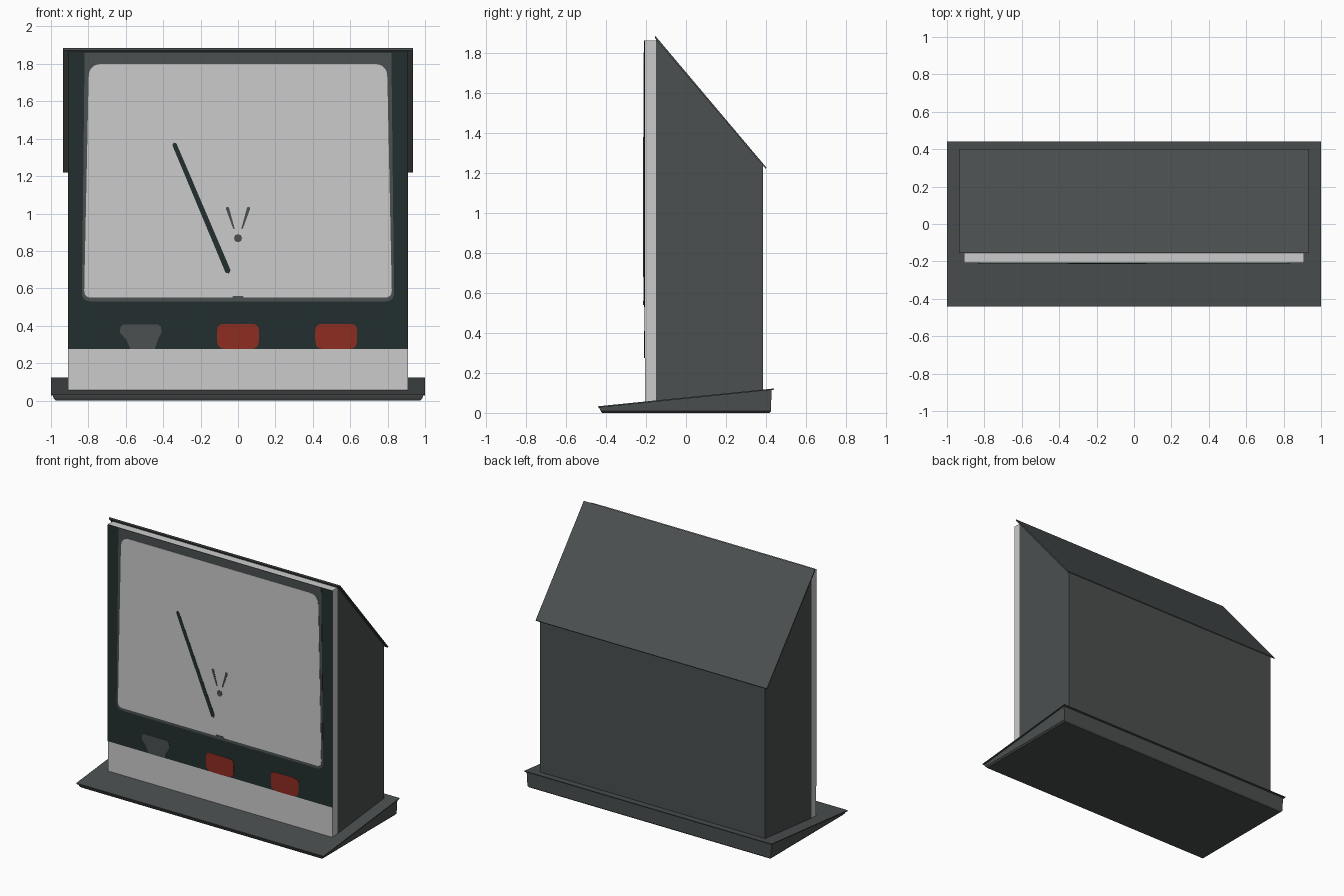
import bpy, bmesh, math
from mathutils import Vector

if "Cube" in bpy.data.objects:
    bpy.data.objects.remove(bpy.data.objects["Cube"])


def material(name, rgb):
    m = bpy.data.materials.new(name)
    m.diffuse_color = (*rgb, 1)
    m.use_nodes = True
    m.node_tree.nodes["Principled BSDF"].inputs["Base Color"].default_value = m.diffuse_color
    return m


GREY = material("dark grey", (0.072, 0.080, 0.080))
TEAL = material("dark teal", (0.017, 0.028, 0.028))
LIGHT = material("light grey", (0.60, 0.60, 0.60))
RED = material("red", (0.27, 0.025, 0.015))


def loft(name, rings, mat):
    """Closed solid through rings with equal point counts."""
    bm = bmesh.new()
    loops = [[bm.verts.new(p) for p in r] for r in rings]
    n = len(loops[0])
    for a, b in zip(loops, loops[1:]):
        for i in range(n):
            j = (i + 1) % n
            bm.faces.new((a[i], a[j], b[j], b[i]))
    bm.faces.new(loops[0][::-1])
    bm.faces.new(loops[-1])
    bmesh.ops.recalc_face_normals(bm, faces=bm.faces)
    me = bpy.data.meshes.new(name)
    bm.to_mesh(me)
    bm.free()
    me.materials.append(mat)
    ob = bpy.data.objects.new(name, me)
    bpy.context.collection.objects.link(ob)
    return ob


def side_profile(name, yz, half_x, mat):
    return loft(name, [[(x, y, z) for y, z in yz] for x in (-half_x, half_x)], mat)


FACE_Y = -0.206


def plate(name, xz, layer, mat):
    """Thin painted detail on the front panel; layers stack outwards."""
    ys = (FACE_Y + 0.001, FACE_Y - 0.002 * layer)
    return loft(name, [[(x, y, z) for x, z in xz] for y in ys], mat)


def rounded(corners, radii, steps=5):
    """Polygon with each corner softened by a quadratic curve."""
    out = []
    n = len(corners)
    for i, r in enumerate(radii):
        p = Vector(corners[i])
        if r == 0:
            out.append(tuple(p))
            continue
        a = p + (Vector(corners[i - 1]) - p).normalized() * r
        b = p + (Vector(corners[(i + 1) % n]) - p).normalized() * r
        for k in range(steps + 1):
            t = k / steps
            out.append(tuple(a * (1 - t) ** 2 + p * 2 * t * (1 - t) + b * t * t))
    return out


def bar(p, q, w0, w1):
    """Tapered stroke from p to q with pointed-round ends."""
    p, q = Vector(p), Vector(q)
    d = (q - p).normalized()
    s = Vector((-d.y, d.x))
    pts = [p - d * w0 * .4, p - s * w0 / 2, q - s * w1 / 2,
           q + d * w1 * .4, q + s * w1 / 2, p + s * w0 / 2]
    return [tuple(v) for v in pts]


# Wedge base with a softened lower edge
def base_ring(hx, y0, y1, z0, z1):
    return [(-hx, y0, z0), (hx, y0, z0), (hx, y1, z1), (-hx, y1, z1)]


loft("base", [base_ring(0.975, -0.42, 0.418, 0, 0),
              base_ring(0.985, -0.427, 0.425, 0.01, 0.01),
              base_ring(0.99, -0.435, 0.427, 0.028, 0.116)], GREY)
# Thin sloping cover sheet on the base
side_profile("base_cover", [(-0.44, 0.026), (0.44, 0.116), (0.44, 0.122), (-0.44, 0.033)], 1.0, GREY)

# Housing with sloping top, and its overhanging lid
side_profile("housing", [(-0.15, 0.05), (0.385, 0.10), (0.385, 1.235), (-0.15, 1.867)], 0.91, GREY)
side_profile("sloping_lid", [(-0.155, 1.872), (0.398, 1.220), (0.402, 1.226), (-0.155, 1.886)], 0.935, GREY)

# Front panel
side_profile("front_panel", [(FACE_Y, 0.05), (-0.15, 0.055), (-0.15, 1.86), (FACE_Y, 1.86)], 0.908, LIGHT)

# Painted face, dial frame and dial
plate("dark_face", [(-0.908, 0.275), (0.908, 0.275), (0.908, 1.86), (-0.908, 1.86)], 1, TEAL)
plate("dial_frame", rounded([(-0.835, 0.53), (0.835, 0.53), (0.82, 1.86), (-0.82, 1.86)],
                            [0.05, 0.05, 0, 0]), 2, GREY)
plate("dial", rounded([(-0.823, 0.55), (0.823, 0.55), (0.797, 1.80), (-0.797, 1.80)],
                      [0.04, 0.04, 0.07, 0.07]), 3, LIGHT)

# Needle and small forked mark at the pivot
plate("needle", bar((-0.34, 1.37), (-0.053, 0.69), 0.024, 0.03), 4, TEAL)
for side, name in ((-1, "left"), (1, "right")):
    plate("pivot_mark_" + name, bar((side * 0.057, 1.03), (side * 0.022, 0.92), 0.018, 0.008), 4, GREY)
plate("pivot_dot", [(0.022 * math.cos(a * math.pi / 4), 0.868 + 0.022 * math.sin(a * math.pi / 4))
                    for a in range(8)], 4, GREY)
plate("frame_notch", [(-0.04, 0.54), (0.04, 0.54), (0.025, 0.56), (-0.025, 0.56)], 4, GREY)

# Terminals along the lower edge
plate("grey_terminal", [(-0.575, 0.275), (-0.445, 0.275), (-0.428, 0.325), (-0.408, 0.365),
                        (-0.412, 0.395), (-0.43, 0.408), (-0.61, 0.408), (-0.628, 0.395),
                        (-0.632, 0.365), (-0.597, 0.325)], 2, GREY)
for cx, name in ((0.0, "middle"), (0.525, "right")):
    plate("red_terminal_" + name,
          rounded([(cx - 0.112, 0.275), (cx + 0.112, 0.275), (cx + 0.112, 0.41), (cx - 0.112, 0.41)],
                  [0.045, 0.045, 0.035, 0.035], 3), 2, RED)
